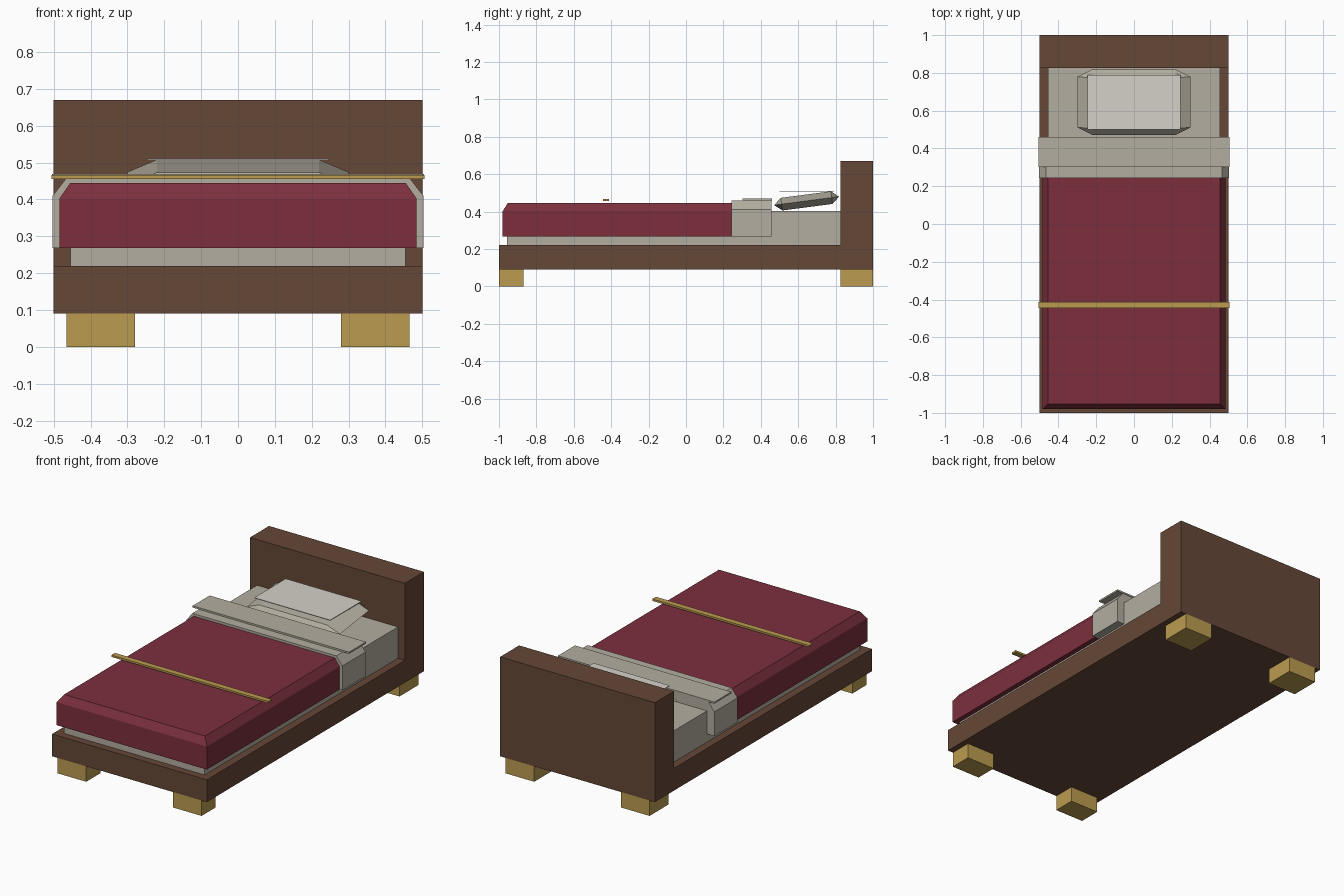
import bpy, bmesh
from math import radians
from mathutils import Matrix

if "Cube" in bpy.data.objects:
    bpy.data.objects.remove(bpy.data.objects["Cube"])


def material(name, rgb):
    m = bpy.data.materials.new(name)
    m.diffuse_color = (*rgb, 1)
    m.use_nodes = True
    m.node_tree.nodes["Principled BSDF"].inputs["Base Color"].default_value = m.diffuse_color
    return m


WOOD = material("dark_wood", (0.13, 0.065, 0.038))
GOLD = material("gold", (0.50, 0.33, 0.08))
RED = material("red_cloth", (0.20, 0.028, 0.047))
LINEN = material("linen", (0.45, 0.42, 0.35))
WHITE = material("white_linen", (0.66, 0.64, 0.58))


def finish(name, bm, mat):
    bmesh.ops.recalc_face_normals(bm, faces=bm.faces)
    me = bpy.data.meshes.new(name)
    bm.to_mesh(me)
    bm.free()
    me.materials.append(mat)
    ob = bpy.data.objects.new(name, me)
    bpy.context.collection.objects.link(ob)
    return ob


def rings(name, loops, mat):
    """Skin a stack of equal-length vertex loops and cap both ends."""
    bm = bmesh.new()
    rows = [[bm.verts.new(p) for p in loop] for loop in loops]
    n = len(rows[0])
    for a, b in zip(rows, rows[1:]):
        for i in range(n):
            j = (i + 1) % n
            bm.faces.new((a[i], a[j], b[j], b[i]))
    bm.faces.new(rows[0])
    bm.faces.new(rows[-1])
    return finish(name, bm, mat)


def rect(x, y0, y1, z, x0=None):
    x0 = -x if x0 is None else x0
    return [(x0, y0, z), (x, y0, z), (x, y1, z), (x0, y1, z)]


def box(name, x0, x1, y0, y1, z0, z1, mat):
    return rings(name, [rect(x1, y0, y1, z, x0) for z in (z0, z1)], mat)


# Frame and headboard: one L-shaped profile run across the width
side = [(-1, .09), (1, .09), (1, .67), (.825, .67), (.825, .22), (-1, .22)]
rings("frame_and_headboard", [[(x, y, z) for y, z in side] for x in (-.5, .5)], WOOD)

# Feet
for s, lr in ((-1, "left"), (1, "right")):
    for y0, y1, fb in ((-1, -.87, "front"), (.825, 1, "back")):
        a, b = sorted((s * .28, s * .465))
        box(f"{fb}_{lr}_foot", a, b, y0, y1, 0, .09, GOLD)

# Mattress
box("mattress", -.455, .455, -.957, .825, .22, .403, LINEN)

# Blanket, chamfered on the front and sides
rings("blanket", [rect(.485, -.98, .245, .268), rect(.485, -.98, .245, .402),
                  rect(.455, -.953, .245, .445)], RED)
box("blanket_trim", -.506, .506, -.445, -.412, .456, .467, GOLD)

# Turned-down sheet with chamfered sides, and the flat fold on top
rings("folded_sheet", [rect(.503, .243, .457, .268), rect(.503, .243, .457, .41),
                       rect(.465, .243, .457, .459)], LINEN)
box("sheet_fold", -.505, .505, .303, .46, .459, .469, LINEN)

# Pillow: hull of two rectangles and a wider octagon, tilted up at the headboard
bm = bmesh.new()
for sx in (-1, 1):
    for sy in (-1, 1):
        for x, y, z in ((.22, .135, .034), (.22, .135, -.034), (.3, .135, 0), (.22, .175, 0)):
            bm.verts.new((sx * x, sy * y, z))
bmesh.ops.convex_hull(bm, input=bm.verts)
bmesh.ops.dissolve_limit(bm, angle_limit=radians(1), verts=bm.verts, edges=bm.edges)
bm.transform(Matrix.Translation((0, .645, .457)) @ Matrix.Rotation(radians(7.4), 4, 'X'))
finish("pillow", bm, LINEN)
box("pillow_cover", -.245, .245, .5, .79, .507, .511, WHITE)
